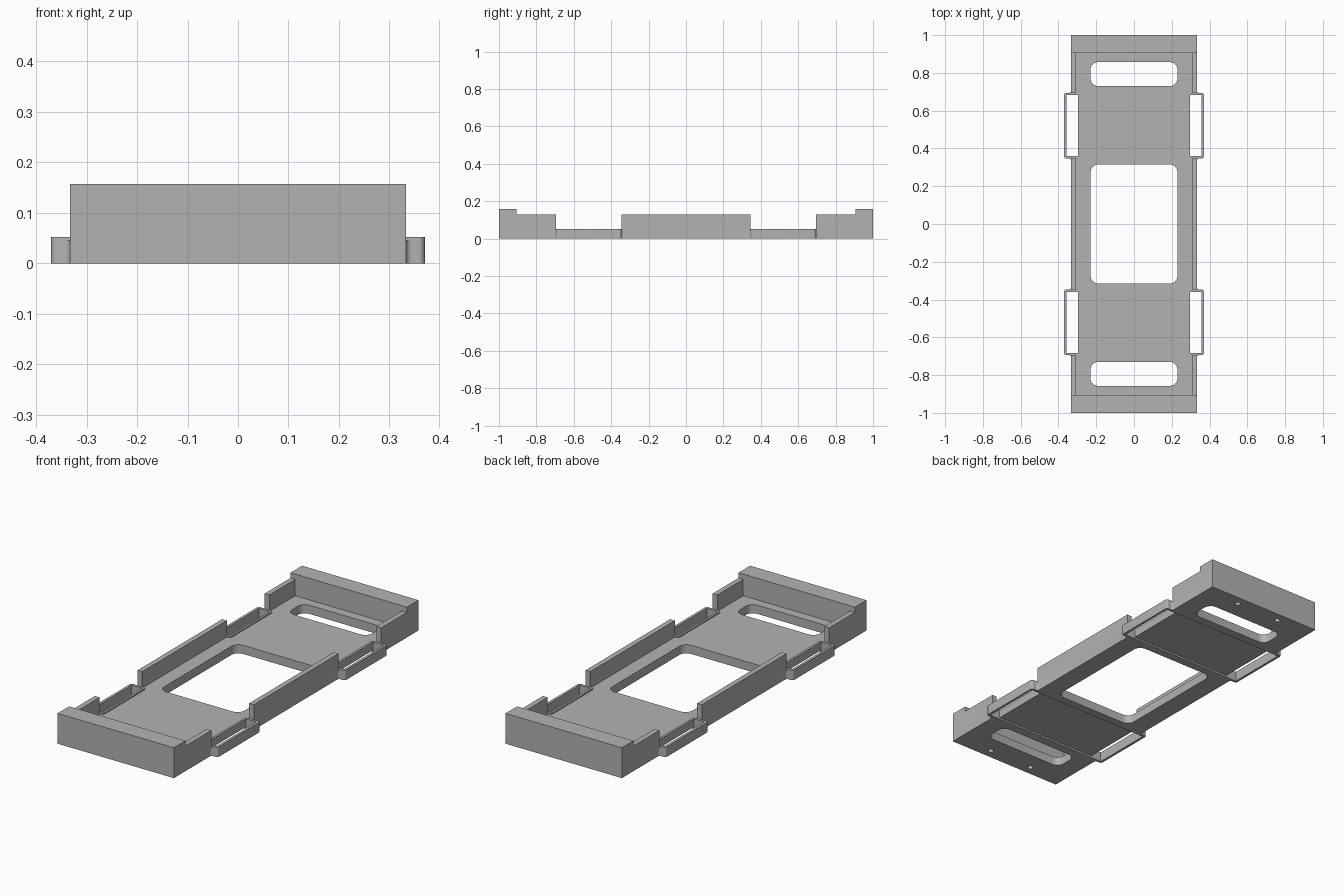
import bpy, bmesh, math

cube = bpy.data.objects.get("Cube")
if cube:
    bpy.data.objects.remove(cube, do_unlink=True)

grey = bpy.data.materials.new("plain_grey")
grey.use_nodes = True
grey.diffuse_color = (0.45, 0.45, 0.45, 1)
grey.node_tree.nodes["Principled BSDF"].inputs["Base Color"].default_value = grey.diffuse_color

FLOOR, LIP, WALL, END = 0.045, 0.052, 0.13, 0.157
HALF = 0.333


def prism(name, points, z0, z1):
    """Extrude a flat outline between two heights."""
    bm = bmesh.new()
    face = bm.faces.new([bm.verts.new((x, y, z0)) for x, y in points])
    top = bmesh.ops.extrude_face_region(bm, geom=[face])["geom"]
    bmesh.ops.translate(bm, vec=(0, 0, z1 - z0),
                        verts=[g for g in top if isinstance(g, bmesh.types.BMVert)])
    bmesh.ops.recalc_face_normals(bm, faces=bm.faces)
    mesh = bpy.data.meshes.new(name)
    bm.to_mesh(mesh)
    bm.free()
    mesh.materials.append(grey)
    obj = bpy.data.objects.new(name, mesh)
    bpy.context.collection.objects.link(obj)
    return obj


def rounded(x0, x1, y0, y1, r=0, steps=6):
    """Outline of a rectangle with rounded corners."""
    if r == 0:
        return [(x0, y0), (x1, y0), (x1, y1), (x0, y1)]
    centres = [(x1 - r, y1 - r), (x0 + r, y1 - r), (x0 + r, y0 + r), (x1 - r, y0 + r)]
    pts = []
    for q, (cx, cy) in enumerate(centres):
        for i in range(steps + 1):
            a = (q + i / steps) * math.pi / 2
            pts.append((cx + r * math.cos(a), cy + r * math.sin(a)))
    return pts


def combine(target, other, operation):
    """Merge or cut a helper solid, then drop the helper."""
    other.hide_render = True
    mod = target.modifiers.new("combine", "BOOLEAN")
    mod.operation, mod.object, mod.solver = operation, other, "EXACT"
    bpy.context.view_layer.objects.active = target
    bpy.ops.object.modifier_apply(modifier=mod.name)
    bpy.data.objects.remove(other, do_unlink=True)


def fillet(sx, y, sy, r=0.012):
    """Concave corner where a strap loop meets the tray side."""
    arc = [(r - r * math.sin(a), r - r * math.cos(a))
           for a in (i * math.pi / 12 for i in range(7))]
    pts = [(-0.01, -0.01), (r, -0.01)] + arc + [(-0.01, r)]
    return [(sx * (HALF + u), y + sy * v) for u, v in pts]


def span(sign, a, b):
    return sorted((sign * a, sign * b))


# Floor plate
floor = prism("floor_plate", rounded(-HALF, HALF, -1, 1), 0, FLOOR)
SIDES = [(sx, sy) for sx in (-1, 1) for sy in (-1, 1)]

# Strap loops merged into the floor edges
for sx, sy in SIDES:
    xs, ys = span(sx, 0.285, 0.37), span(sy, 0.346, 0.694)
    combine(floor, prism("loop", rounded(*xs, *ys, 0.012), 0, LIP), "UNION")
    for y, d in ((ys[0], -1), (ys[1], 1)):
        combine(floor, prism("loop_fillet", fillet(sx, y, d), 0, FLOOR), "UNION")

# Strap slots and blind screw holes
for sx, sy in SIDES:
    slot = rounded(*span(sx, 0.296, 0.357), *span(sy, 0.359, 0.682))
    combine(floor, prism("slot", slot, -0.1, 0.2), "DIFFERENCE")
    cx, cy, r = sx * 0.128, sy * 0.951, 0.014
    ring = [(cx + r * math.cos(i * math.pi / 10), cy + r * math.sin(i * math.pi / 10))
            for i in range(20)]
    combine(floor, prism("screw_hole", ring, -0.1, 0.2), "DIFFERENCE")

# Middle window, end slots and shallow strap grooves underneath
combine(floor, prism("window", rounded(-0.23, 0.23, -0.315, 0.315, 0.04), -0.1, 0.2), "DIFFERENCE")
for sy in (-1, 1):
    hole = rounded(-0.23, 0.23, *span(sy, 0.73, 0.857), 0.04)
    combine(floor, prism("end_slot", hole, -0.1, 0.2), "DIFFERENCE")
    groove = rounded(-0.3, 0.3, *span(sy, 0.359, 0.682))
    combine(floor, prism("groove", groove, -0.1, 0.009), "DIFFERENCE")

# Raised end blocks
for sy, tag in ((-1, "front"), (1, "back")):
    prism(tag + "_end_block", rounded(-HALF, HALF, *span(sy, 0.905, 1)), FLOOR, END)

# Side walls, interrupted at the strap loops
for sx, side in ((-1, "right"), (1, "left")):
    xs = span(sx, 0.306, HALF)
    prism(side + "_middle_wall", rounded(*xs, -0.346, 0.346), FLOOR, WALL)
    for sy, tag in ((-1, "front"), (1, "back")):
        prism(f"{side}_{tag}_wall", rounded(*xs, *span(sy, 0.694, 0.905)), FLOOR, WALL)

# Smooth the rounded corners, keep the edges crisp
bpy.ops.object.select_all(action="DESELECT")
floor.select_set(True)
bpy.context.view_layer.objects.active = floor
bpy.ops.object.shade_smooth_by_angle(angle=math.radians(30))
